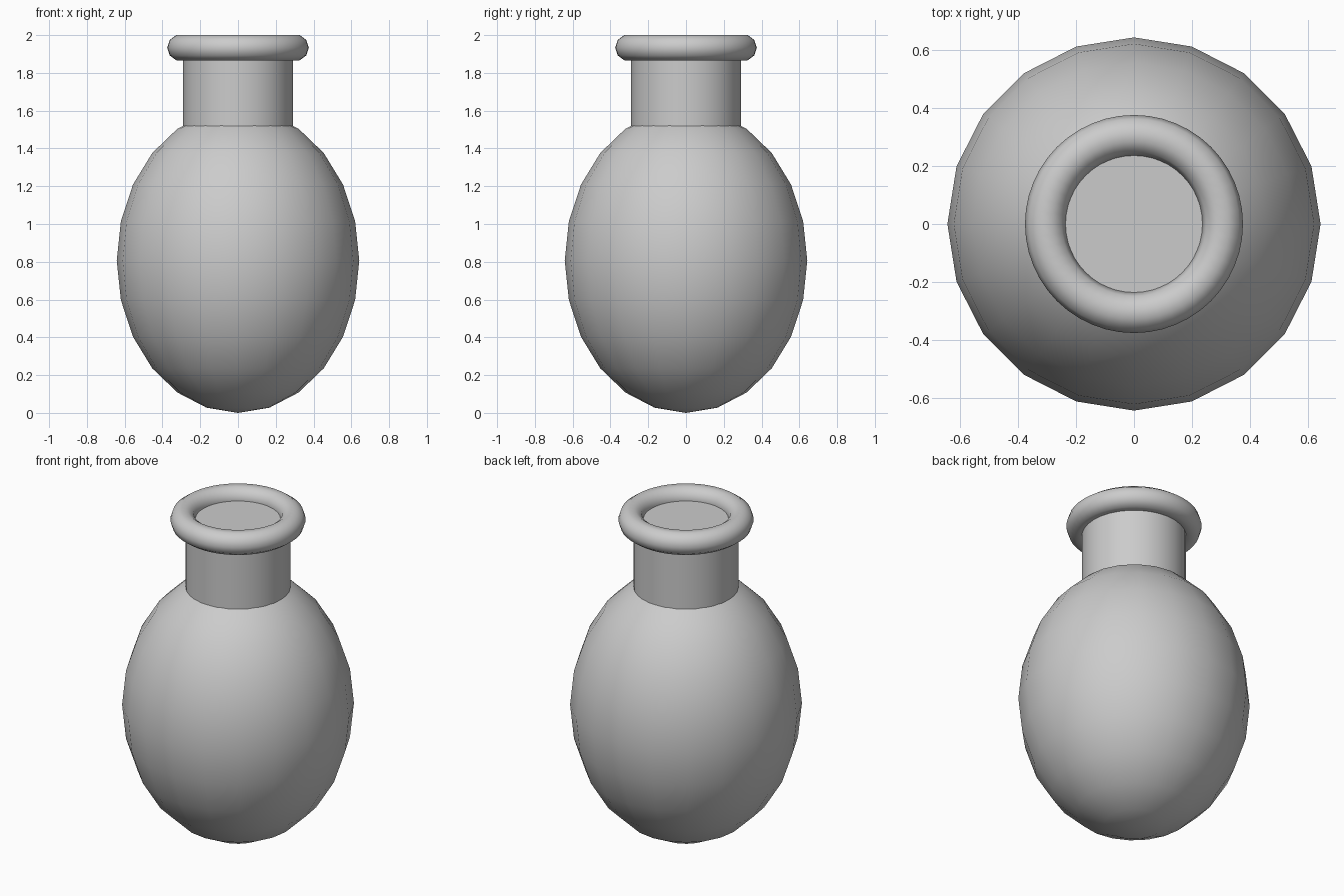
import bpy
from math import radians

if "Cube" in bpy.data.objects:
    bpy.data.objects.remove(bpy.data.objects["Cube"])


def finish(name, angle):
    ob = bpy.context.object
    ob.name = name
    bpy.ops.object.transform_apply(location=False, rotation=False, scale=True)
    bpy.ops.object.shade_smooth_by_angle(angle=radians(angle))
    return ob


# Egg-shaped body
bpy.ops.mesh.primitive_uv_sphere_add(segments=20, ring_count=12, radius=1, location=(0, 0, 0.806))
bpy.context.object.scale = (0.642, 0.642, 0.806)
finish("body", 60)

# Capped straight neck sunk into the body
neck_bottom, neck_top = 1.43, 1.935
bpy.ops.mesh.primitive_cylinder_add(vertices=32, radius=0.29, depth=neck_top - neck_bottom,
                                    location=(0, 0, (neck_top + neck_bottom) / 2))
finish("neck", 40)

# Rounded lip ring
bpy.ops.mesh.primitive_torus_add(major_radius=0.305, minor_radius=0.07, major_segments=48,
                                 minor_segments=10, location=(0, 0, 1.9334))
finish("lip", 60)
